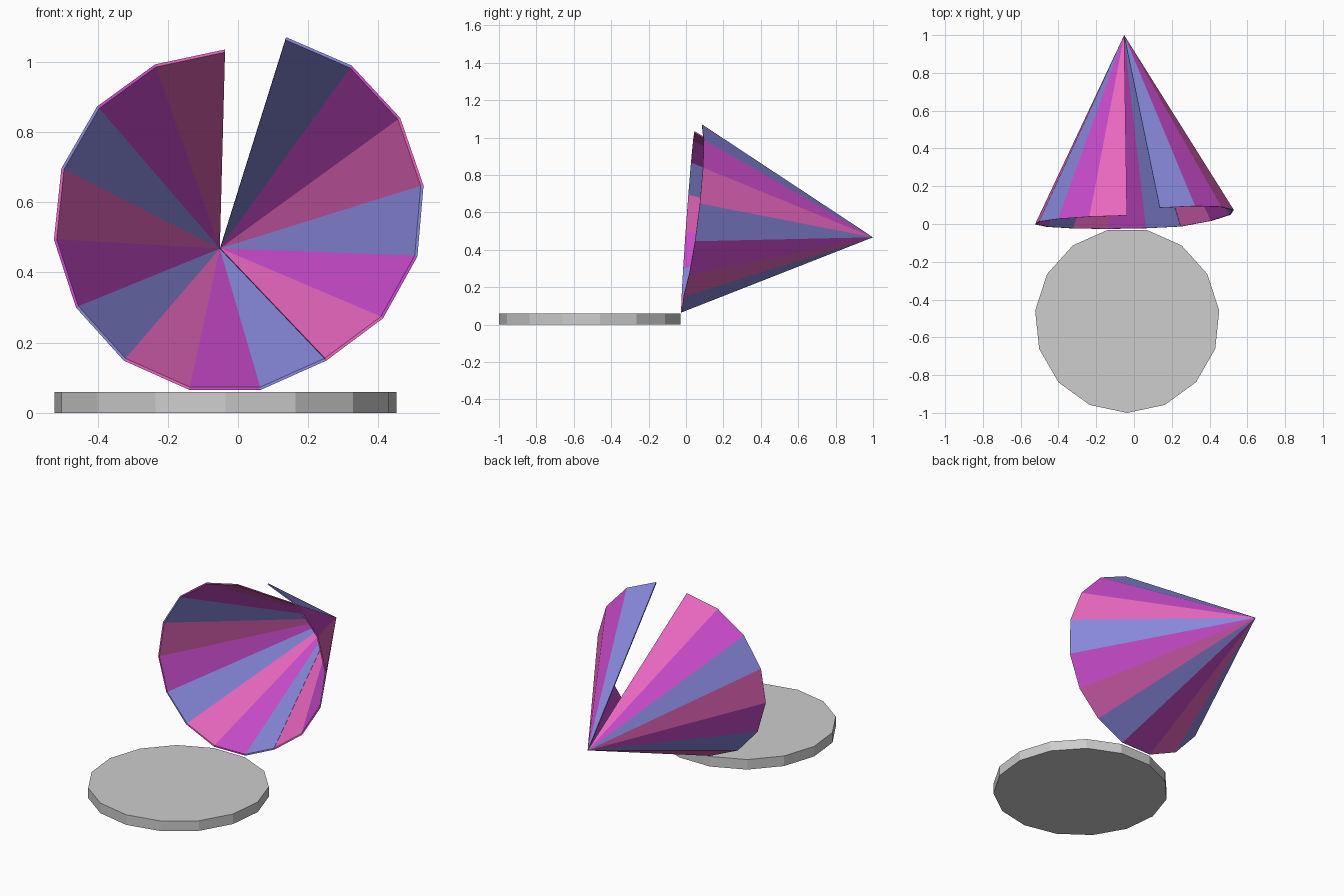
import bpy, bmesh, math
from mathutils import Vector, Matrix

cube = bpy.data.objects.get("Cube")
if cube:
    bpy.data.objects.remove(cube, do_unlink=True)


def linear(c):
    c /= 255
    return c / 12.92 if c <= 0.04045 else ((c + 0.055) / 1.055) ** 2.4


def material(name, r, g, b):
    col = (linear(r), linear(g), linear(b), 1)
    m = bpy.data.materials.new(name)
    m.use_nodes = True
    m.diffuse_color = col
    m.node_tree.nodes["Principled BSDF"].inputs["Base Color"].default_value = col
    return m


pink = material("pink", 232, 103, 190)
magenta = material("magenta", 202, 75, 204)
blue = material("periwinkle_blue", 137, 137, 221)
grey = material("light_grey", 205, 205, 205)

SIDES, RADIUS, WALL = 15, 0.49, 0.008
CENTRE = Vector((-0.037, 0.01, 0.545))
APEX = Vector((-0.052, 1.0, 0.467))


def finish(bm, name, mats):
    bmesh.ops.recalc_face_normals(bm, faces=bm.faces)
    me = bpy.data.meshes.new(name)
    bm.to_mesh(me)
    bm.free()
    for m in mats:
        me.materials.append(m)
    ob = bpy.data.objects.new(name, me)
    bpy.context.collection.objects.link(ob)
    return ob


def rim_point(k, radius):
    """Corner k of the slightly tilted open rim, counted from the top."""
    a = math.radians(90) + k * math.tau / SIDES
    x, z = radius * math.cos(a), radius * math.sin(a)
    return CENTRE + Vector((x, 0.018 * x + 0.072 * z, z))


def fan(name, first, last, transform=Matrix()):
    """Thin-walled run of cone panels, coloured in a repeating trio."""
    bm = bmesh.new()
    tip_out = bm.verts.new(transform @ APEX)
    inner_tip = APEX + (CENTRE - APEX).normalized() * 0.015
    tip_in = bm.verts.new(transform @ inner_tip)
    ks = range(first, last + 1)
    outer = [bm.verts.new(transform @ rim_point(k, RADIUS)) for k in ks]
    inner = [bm.verts.new(transform @ rim_point(k, RADIUS - WALL)) for k in ks]
    n = last - first
    for i in range(n):
        faces = [(outer[i], outer[i + 1], tip_out),
                 (inner[i + 1], inner[i], tip_in),
                 (outer[i], inner[i], inner[i + 1], outer[i + 1])]
        for f in faces:
            bm.faces.new(f).material_index = (first + i) % 3
    # close the two straight ends
    for i, panel in ((0, first), (n, last - 1)):
        f = bm.faces.new((outer[i], tip_out, tip_in, inner[i]))
        f.material_index = panel % 3
    return finish(bm, name, (pink, magenta, blue))


# Cone: a fixed section, and a section swung open about the shared seam
SEAM = 9
fan("fixed_cone_section", 0, SEAM)
hinge = rim_point(SEAM, RADIUS) - APEX
swing = (Matrix.Translation(APEX)
         @ Matrix.Rotation(math.radians(-12.3), 4, hinge)
         @ Matrix.Translation(-APEX))
fan("opened_cone_section", SEAM, SIDES, swing)

# Base: flat fifteen-sided disc in front of the cone
bm = bmesh.new()
bmesh.ops.create_cone(
    bm, cap_ends=True, segments=SIDES, radius1=RADIUS, radius2=RADIUS, depth=0.06)
corner = bm.verts[:][0].co
turn = -math.pi / 2 - math.atan2(corner.y, corner.x)
bmesh.ops.transform(
    bm, verts=bm.verts,
    matrix=Matrix.Translation((-0.036, -0.51, 0.03)) @ Matrix.Rotation(turn, 4, 'Z'))
finish(bm, "base_disc", (grey,))
